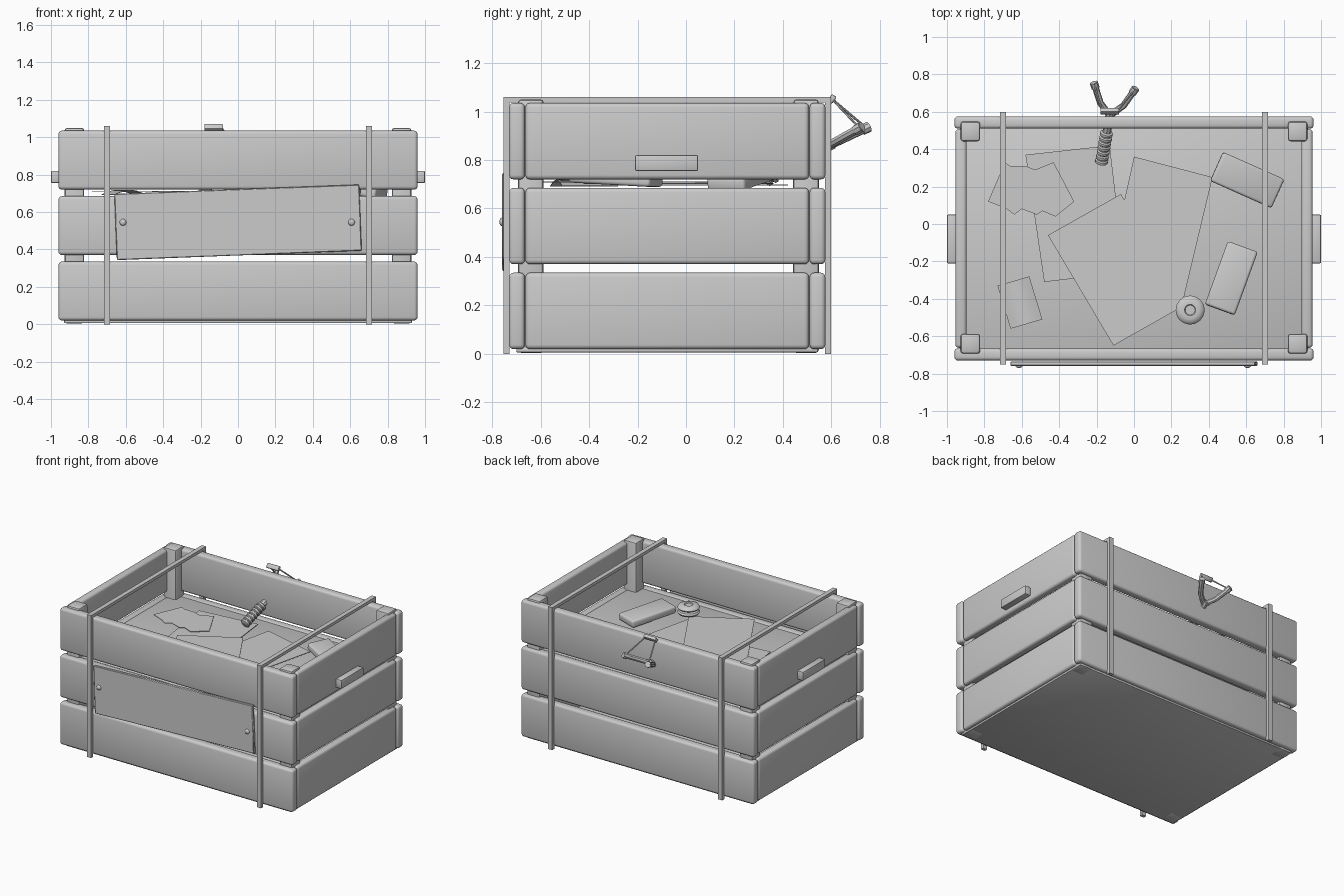
import bpy, bmesh, math
from mathutils import Vector, Matrix

if "Cube" in bpy.data.objects:
    bpy.data.objects.remove(bpy.data.objects["Cube"])

GREY = bpy.data.materials.new("plain grey")
GREY.diffuse_color = (0.6, 0.6, 0.6, 1)
GREY.use_nodes = True
GREY.node_tree.nodes["Principled BSDF"].inputs["Base Color"].default_value = GREY.diffuse_color


def finish(name, bm, smooth=True):
    bmesh.ops.recalc_face_normals(bm, faces=bm.faces)
    me = bpy.data.meshes.new(name)
    bm.to_mesh(me)
    bm.free()
    ob = bpy.data.objects.new(name, me)
    bpy.context.collection.objects.link(ob)
    me.materials.append(GREY)
    if smooth:
        bpy.ops.object.select_all(action='DESELECT')
        ob.select_set(True)
        bpy.context.view_layer.objects.active = ob
        bpy.ops.object.shade_smooth_by_angle(angle=math.radians(40))
    return ob


def box(name, lo, hi, bevel=0.0, seg=2, rot=None):
    """Box between two corners, optionally bevelled and turned about its centre."""
    lo, hi = Vector(lo), Vector(hi)
    bm = bmesh.new()
    bmesh.ops.create_cube(bm, size=1)
    bmesh.ops.scale(bm, vec=hi - lo, verts=bm.verts)
    if bevel:
        bmesh.ops.bevel(bm, geom=bm.edges[:], offset=bevel, segments=seg,
                        profile=0.5, affect='EDGES')
    m = Matrix.Translation((lo + hi) / 2)
    bm.transform(m @ rot if rot else m)
    return finish(name, bm, bevel > 0)


def sheet(name, pts, z, t=0.004):
    """Thin flat sheet cut to an outline."""
    bm = bmesh.new()
    f = bm.faces.new([bm.verts.new((x, y, z)) for x, y in pts])
    r = bmesh.ops.extrude_face_region(bm, geom=[f])
    vs = [g for g in r['geom'] if isinstance(g, bmesh.types.BMVert)]
    bmesh.ops.translate(bm, vec=(0, 0, t), verts=vs)
    return finish(name, bm, False)


def lathe(name, profile, m, n=24):
    """Turn a closed (radius, height) profile around z, then place it."""
    bm = bmesh.new()
    rings = [[bm.verts.new((r * math.cos(2 * math.pi * i / n),
                            r * math.sin(2 * math.pi * i / n), z)) for i in range(n)]
             for r, z in profile]
    for a, b in zip(rings, rings[1:]):
        for i in range(n):
            j = (i + 1) % n
            bm.faces.new((a[i], a[j], b[j], b[i]))
    bm.faces.new(rings[0])
    bm.faces.new(rings[-1])
    bm.transform(m)
    return finish(name, bm)


def rod(name, pts, r):
    """Round rod along a path, converted to a mesh."""
    cu = bpy.data.curves.new(name, 'CURVE')
    cu.dimensions = '3D'
    cu.bevel_depth, cu.bevel_resolution, cu.use_fill_caps = r, 2, True
    sp = cu.splines.new('POLY')
    sp.points.add(len(pts) - 1)
    for p, c in zip(sp.points, pts):
        p.co = (*c, 1)
    tmp = bpy.data.objects.new(name, cu)
    bpy.context.collection.objects.link(tmp)
    bpy.context.view_layer.update()
    me = bpy.data.meshes.new_from_object(tmp.evaluated_get(bpy.context.evaluated_depsgraph_get()))
    bpy.data.objects.remove(tmp)
    bm = bmesh.new()
    bm.from_mesh(me)
    bpy.data.meshes.remove(me)
    return finish(name, bm)


# slatted walls
for k, (z0, z1) in enumerate(((0.02, 0.335), (0.37, 0.685), (0.72, 1.035))):
    box(f"front_slat_{k}", (-0.96, -0.73, z0), (0.96, -0.665, z1), 0.018, 3)
    box(f"back_slat_{k}", (-0.96, 0.51, z0), (0.96, 0.575, z1), 0.018, 3)
    for s, side in ((-1, "left"), (1, "right")):
        x0, x1 = sorted((s * 0.895, s * 0.955))
        box(f"{side}_slat_{k}", (x0, -0.662, z0), (x1, 0.507, z1), 0.018, 3)

# corner posts, side handles, straps
for s, side in ((-1, "left"), (1, "right")):
    for y, end in ((-0.64, "front"), (0.495, "back")):
        box(f"{end}_{side}_post", (s * 0.875 - 0.052, y - 0.053, 0.004),
            (s * 0.875 + 0.052, y + 0.053, 1.05), 0.014)
    x0, x1 = sorted((s * 0.94, s * 1.0))
    box(f"{side}_handle", (x0, -0.21, 0.755), (x1, 0.05, 0.82), 0.006)
    x0, x1 = s * 0.70 - 0.0165, s * 0.70 + 0.0165
    box(f"{side}_strap_front", (x0, -0.752, 0), (x1, -0.728, 1.06))
    box(f"{side}_strap_back", (x0, 0.573, 0), (x1, 0.598, 1.06))
    box(f"{side}_strap_top", (x0, -0.75, 1.038), (x1, 0.597, 1.06))

# bottom board and raised inner board
box("bottom_board", (-0.93, -0.70, 0.006), (0.93, 0.545, 0.026), 0.006)
box("inner_board", (-0.90, -0.67, 0.66), (0.90, 0.515, 0.682), 0.006)

# tilted front plate with screws
box("front_plate", (-0.655, -0.758, 0.368), (0.655, -0.735, 0.722), 0.004, 1,
    Matrix.Rotation(math.radians(-2.2), 4, 'Y'))
for x in (-0.615, 0.607):
    m = Matrix.Translation((x, -0.756, 0.545)) @ Matrix.Rotation(math.pi / 2, 4, 'X')
    lathe("plate_screw", [(0.018, -0.01), (0.018, 0.004), (0.014, 0.010), (0.006, 0.013)], m, 16)

# loose papers
sheet("back_paper", [(-0.58, 0.37), (-0.13, 0.42), (-0.05, -0.26), (-0.48, -0.31)], 0.694)
sheet("right_paper", [(0.0, 0.36), (0.42, 0.25), (0.26, -0.42), (-0.15, -0.32)], 0.701)
sheet("large_paper", [(-0.07, 0.16), (-0.46, -0.06), (-0.11, -0.65), (0.28, -0.43)], 0.708)
sheet("torn_paper", [(-0.78, 0.12), (-0.69, 0.33), (-0.66, 0.31), (-0.58, 0.31), (-0.53, 0.29),
                     (-0.43, 0.33), (-0.32, 0.12), (-0.42, 0.04), (-0.49, 0.07), (-0.52, 0.05),
                     (-0.60, 0.08), (-0.64, 0.05), (-0.68, 0.08)], 0.706)

# small curled card
bm = bmesh.new()
o, u, v = Vector((-0.73, -0.33, 0.69)), Vector((0.17, 0.05, 0)), Vector((0.07, -0.23, 0))
rows = [[bm.verts.new(o + u * i / 6 + v * j + Vector((0, 0, 0.025 * math.sin(math.pi * i / 6))))
         for j in (0, 1)] for i in range(7)]
for a, b in zip(rows, rows[1:]):
    bm.faces.new((a[0], b[0], b[1], a[1]))
r = bmesh.ops.extrude_face_region(bm, geom=bm.faces[:])
bmesh.ops.translate(bm, vec=(0, 0, 0.004),
                    verts=[g for g in r['geom'] if isinstance(g, bmesh.types.BMVert)])
finish("small_card", bm)

# two pocket gadgets
for name, c, a, tilt in (("back_gadget", (0.605, 0.235, 0.725), -24, 8),
                         ("front_gadget", (0.52, -0.29, 0.725), 70, 3)):
    c, h = Vector(c), Vector((0.18, 0.085, 0.027))
    rot = Matrix.Rotation(math.radians(a), 4, 'Z') @ Matrix.Rotation(math.radians(tilt), 4, 'Y')
    box(name, c - h, c + h, 0.014, 3, rot)

# spinning toy: two rounded discs with a groove and a dimple
lathe("round_toy", [(0.05, 0), (0.07, 0.008), (0.077, 0.02), (0.068, 0.03), (0.03, 0.034),
                    (0.03, 0.04), (0.068, 0.044), (0.077, 0.054), (0.07, 0.066), (0.05, 0.074),
                    (0.03, 0.074), (0.026, 0.068)], Matrix.Translation((0.30, -0.46, 0.712)), 32)

# catapult: ribbed grip, fork, bands and pouch
base, joint = Vector((-0.175, 0.325, 0.72)), Vector((-0.13, 0.58, 0.855))
axis = joint - base
turn = Matrix.Translation(base) @ axis.to_track_quat('Z', 'Y').to_matrix().to_4x4()
prof = []
for i in range(7):
    z = i * 0.028
    prof += [(0.026, z), (0.034, z + 0.005), (0.034, z + 0.018), (0.026, z + 0.023)]
lathe("catapult_grip", prof, turn, 16)
rod("catapult_stem", [base + axis * 0.5, joint + axis * 0.1], 0.023)
pouch = Vector((-0.13, 0.602, 1.052))
for s, tip in ((-1, Vector((-0.215, 0.757, 0.938))), (1, Vector((0.01, 0.727, 0.938)))):
    bend = joint.lerp(tip, 0.45) + Vector((s * 0.012, -0.012, -0.006))
    rod("catapult_fork", [joint, bend, tip], 0.018)
    d = (tip - bend).normalized()
    rod("catapult_tip", [tip - d * 0.035, tip - d * 0.002], 0.022)
    rod("catapult_band", [tip - d * 0.015, pouch + Vector((s * 0.04, 0, 0))], 0.005)
box("catapult_pouch", pouch - Vector((0.05, 0.012, 0.017)), pouch + Vector((0.05, 0.012, 0.017)),
    0.005, 2, Matrix.Rotation(math.radians(-35), 4, 'X'))
